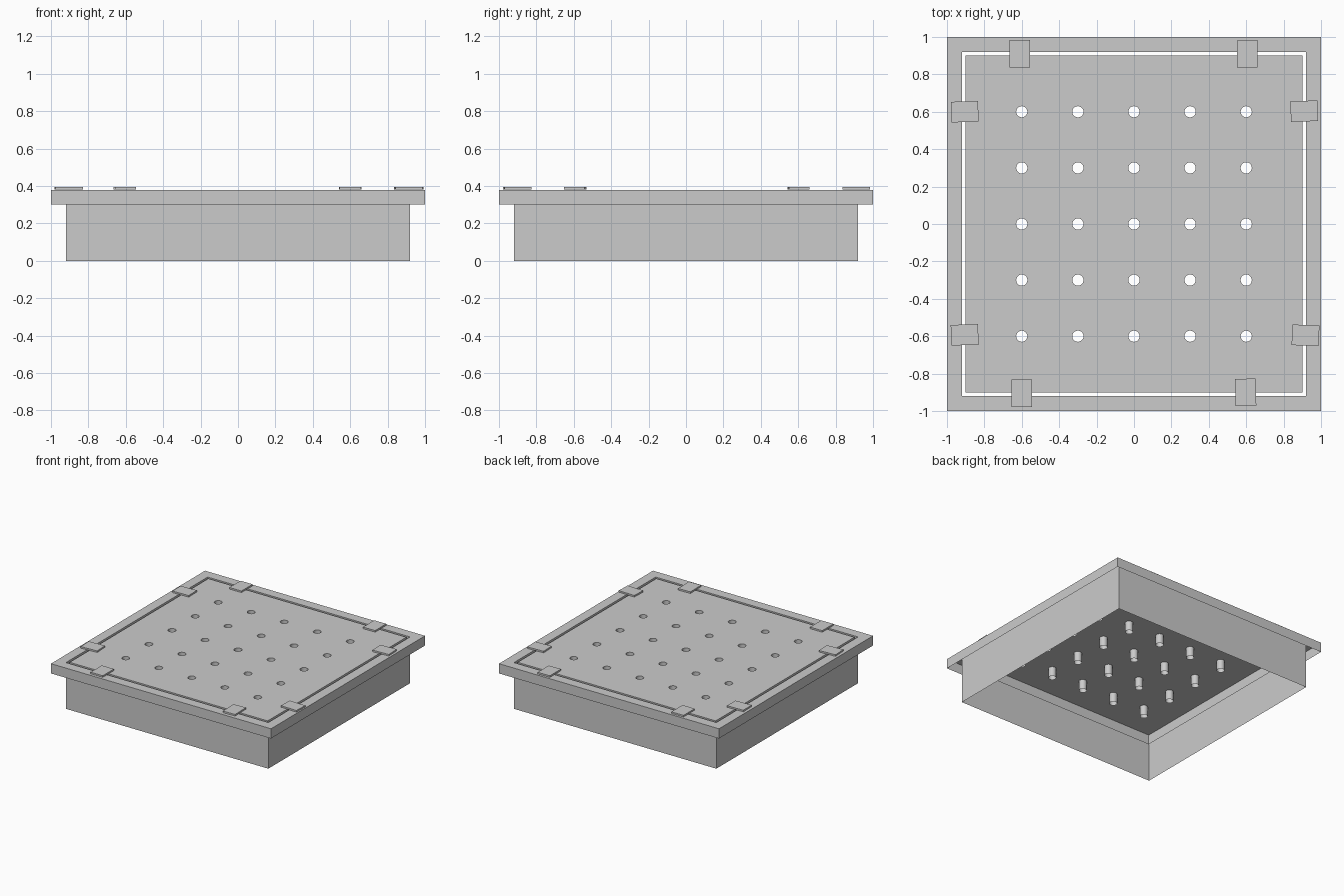
import bpy, bmesh
from math import cos, sin, pi, radians

if "Cube" in bpy.data.objects:
    bpy.data.objects.remove(bpy.data.objects["Cube"])

TOP, LIP = 0.38, 0.30


def square(h):
    return [(-h, -h), (h, -h), (h, h), (-h, h)]


def circle(cx, cy, r, n=20):
    return [(cx + r * cos(2 * pi * i / n), cy + r * sin(2 * pi * i / n)) for i in range(n)]


def finish(bm, name):
    me = bpy.data.meshes.new(name)
    bm.to_mesh(me)
    bm.free()
    ob = bpy.data.objects.new(name, me)
    bpy.context.collection.objects.link(ob)
    return ob


def skirted_plate(name, loops):
    """Flat sheet at TOP bounded by loops, each folded down to its own depth."""
    bm = bmesh.new()
    rings = []
    for pts, depth in loops:
        vs = [bm.verts.new((x, y, TOP)) for x, y in pts]
        es = [bm.edges.new((vs[i], vs[(i + 1) % len(vs)])) for i in range(len(vs))]
        rings.append((vs, depth))
    bmesh.ops.triangle_fill(bm, edges=bm.edges[:], use_beauty=True, normal=(0, 0, 1))
    for vs, depth in rings:
        low = [bm.verts.new((v.co.x, v.co.y, depth)) for v in vs]
        for i in range(len(vs)):
            j = (i + 1) % len(vs)
            bm.faces.new((vs[i], low[i], low[j], vs[j]))
    bmesh.ops.recalc_face_normals(bm, faces=bm.faces[:])
    bm.normal_update()
    bm.faces.ensure_lookup_table()
    if bm.faces[0].normal.z < 0:
        bmesh.ops.reverse_faces(bm, faces=bm.faces[:])
    return finish(bm, name)


# Rim with short outer lip and deep inner wall, open underneath
skirted_plate("rim_and_wall", [(square(1.0), LIP), (square(0.92), 0.0)])

# Perforated panel with folded edge and tubular drain holes
grid = [-0.6, -0.3, 0, 0.3, 0.6]
panel = skirted_plate("drain_panel", [(square(0.90), LIP)] +
                      [(circle(x, y, 0.03), LIP) for x in grid for y in grid])
bpy.context.view_layer.objects.active = panel
panel.select_set(True)
bpy.ops.object.shade_smooth_by_angle(angle=radians(30))

# Slightly uneven clips bridging the gap: x, y, turn in degrees
clips = [(-0.61, 0.91, 90), (0.605, 0.91, 90.5), (0.91, 0.603, 2.5), (0.917, -0.595, -2),
         (-0.905, 0.60, 1.5), (-0.905, -0.592, 3), (-0.60, -0.905, 90), (0.597, -0.90, 91.5)]
for i, (x, y, turn) in enumerate(clips):
    bm = bmesh.new()
    bmesh.ops.create_cube(bm, size=1)
    bmesh.ops.scale(bm, vec=(0.145, 0.11, 0.013), verts=bm.verts[:])
    clip = finish(bm, f"clip_{i + 1}")
    clip.location = (x, y, TOP + 0.0075)
    clip.rotation_euler.z = radians(turn)
